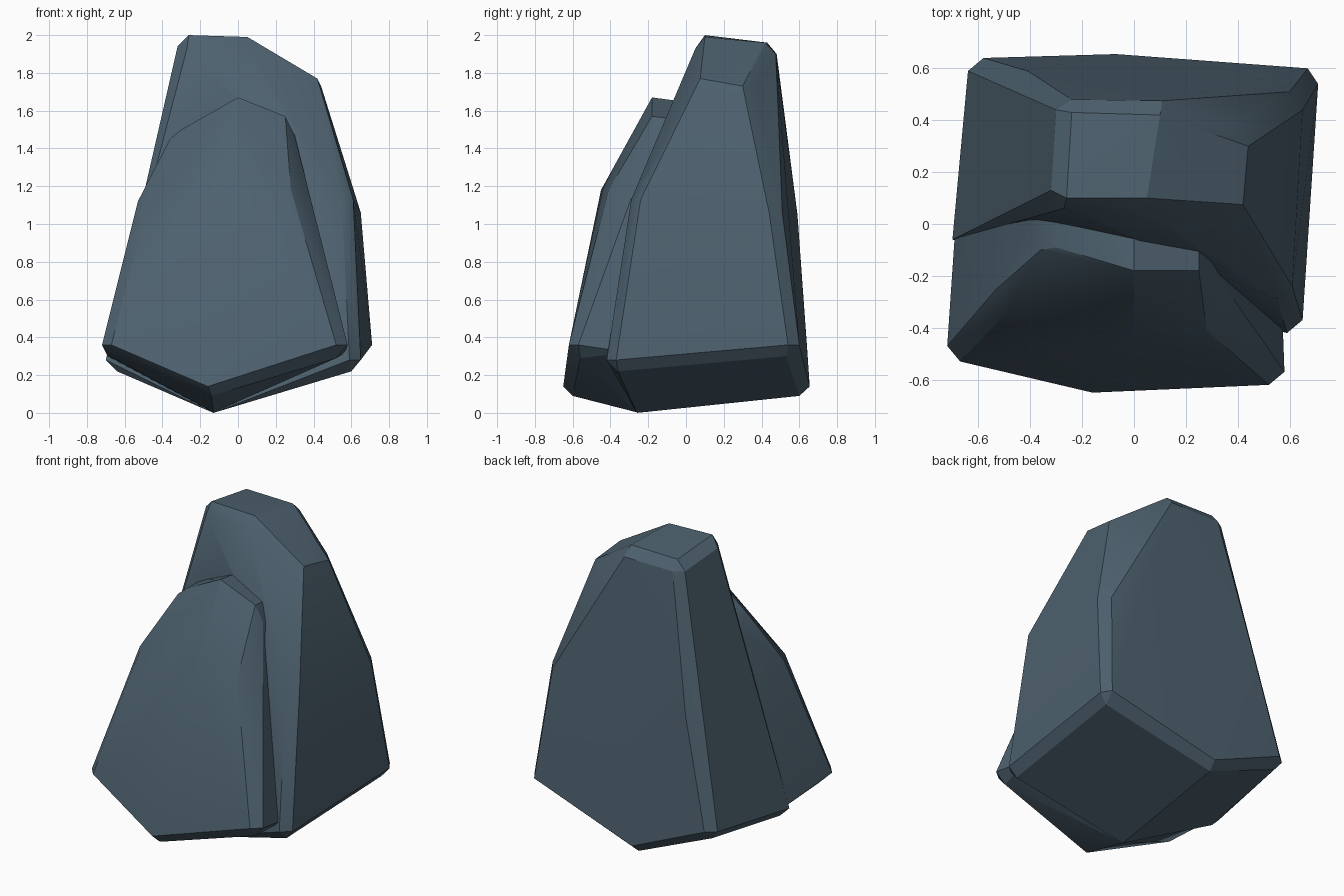
import bpy, bmesh, math

slate = bpy.data.materials.new("slate blue stone")
slate.diffuse_color = (0.075, 0.12, 0.158, 1)


def hull_rock(name, rings):
    """Faceted stone: convex skin around a few corner rings."""
    bm = bmesh.new()
    for ring in rings:
        for p in ring:
            bm.verts.new(p)
    res = bmesh.ops.convex_hull(bm, input=bm.verts[:])
    junk = set(res["geom_interior"]) | set(res["geom_unused"])
    bmesh.ops.delete(bm, geom=[v for v in junk if isinstance(v, bmesh.types.BMVert)], context='VERTS')
    bmesh.ops.dissolve_limit(bm, angle_limit=math.radians(2), verts=bm.verts[:], edges=bm.edges[:])
    bmesh.ops.recalc_face_normals(bm, faces=bm.faces[:])
    me = bpy.data.meshes.new(name)
    bm.to_mesh(me)
    bm.free()
    me.materials.append(slate)
    ob = bpy.data.objects.new(name, me)
    bpy.context.collection.objects.link(ob)
    return ob


# Tall rear stone: keel, rim, shoulder, crown, top
rear = hull_rock("rock", [
    [(-0.13, -0.26, 0), (-0.08, 0.60, 0.09), (-0.07, 0.655, 0.14),
     (0.60, -0.36, 0.22), (0.66, 0.53, 0.30), (-0.64, -0.05, 0.22), (-0.59, 0.58, 0.30)],
    [(0.59, -0.42, 0.28), (0.65, -0.37, 0.28), (0.71, 0.54, 0.36), (0.67, 0.60, 0.36),
     (-0.58, 0.64, 0.36), (-0.64, 0.59, 0.36), (-0.70, -0.06, 0.28)],
    [(0.55, -0.29, 1.13), (0.61, -0.24, 1.13), (0.65, 0.44, 1.06), (0.60, 0.51, 1.06),
     (-0.41, 0.59, 1.05), (-0.46, 0.54, 1.05), (-0.48, 0.02, 1.10)],
    [(0.42, 0.075, 1.77), (0.44, 0.30, 1.73), (0.38, 0.37, 1.73), (0.11, 0.475, 1.90),
     (-0.24, 0.48, 1.90), (-0.30, 0.44, 1.90), (-0.32, 0.13, 1.94), (-0.27, 0.06, 1.93),
     (0.05, 0.05, 1.93)],
    [(-0.26, 0.10, 2.0), (0.05, 0.10, 1.99), (0.10, 0.42, 1.96), (-0.24, 0.43, 1.96)],
])

# Lower slab leaning on the front
slab = hull_rock("front_slab", [
    [(-0.13, -0.26, 0.003), (-0.14, -0.60, 0.09), (-0.16, -0.65, 0.14),
     (-0.64, -0.44, 0.28), (0.52, -0.56, 0.29)],
    [(-0.72, -0.47, 0.36), (-0.67, -0.53, 0.36), (0.52, -0.62, 0.36), (0.58, -0.57, 0.36),
     (0.57, -0.30, 0.32), (-0.69, -0.03, 0.30)],
    [(-0.53, -0.25, 1.12), (-0.48, -0.33, 1.12), (0, -0.45, 1.18), (0.28, -0.41, 1.18),
     (0.34, -0.35, 1.18), (0.34, -0.15, 1.18), (-0.475, 0.06, 1.10)],
    [(-0.36, -0.10, 1.45), (-0.30, -0.09, 1.50), (0, -0.18, 1.67), (0.25, -0.18, 1.57),
     (0.30, -0.17, 1.47), (0.30, -0.05, 1.45), (0.25, -0.09, 1.56), (0, -0.03, 1.65),
     (-0.30, 0.06, 1.50), (-0.37, 0.09, 1.43)],
])

# Fuse both stones into one rock
mod = rear.modifiers.new("fuse", 'BOOLEAN')
mod.operation = 'UNION'
mod.solver = 'EXACT'
mod.object = slab
bpy.context.view_layer.objects.active = rear
rear.select_set(True)
bpy.ops.object.modifier_apply(modifier=mod.name)
bpy.data.objects.remove(slab)
bpy.ops.object.shade_smooth_by_angle(angle=math.radians(22))
